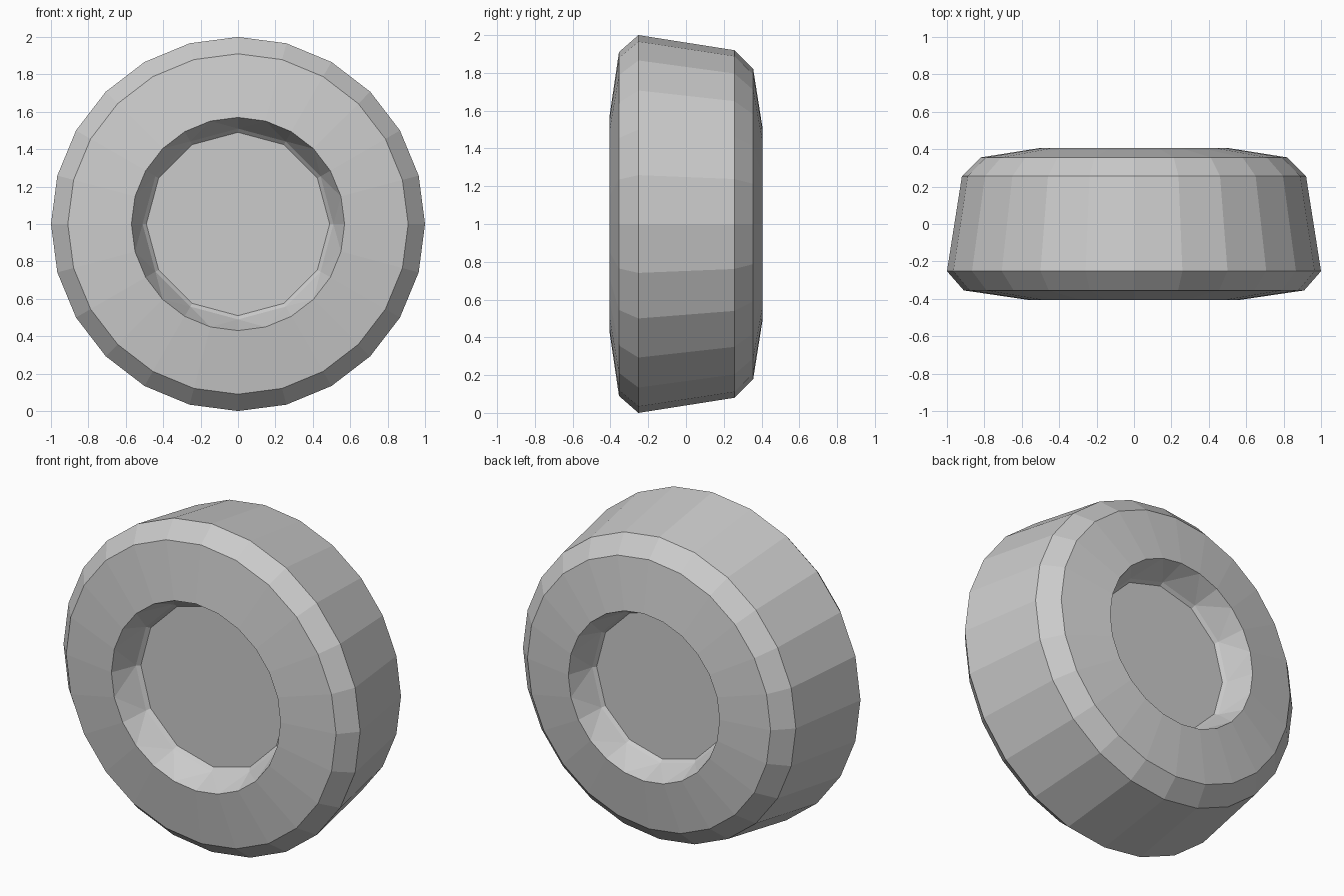
import bpy, bmesh, math

if "Cube" in bpy.data.objects:
    bpy.data.objects.remove(bpy.data.objects["Cube"])


def ring(bm, n, r, y):
    # circle of n points around the wheel axle, one point straight up
    return [bm.verts.new((r * math.sin(2 * math.pi * i / n), y,
                          1 + r * math.cos(2 * math.pi * i / n))) for i in range(n)]


def bridge(bm, a, b):
    n = len(a)
    for i in range(n):
        j = (i + 1) % n
        bm.faces.new((a[i], a[j], b[j], b[i]))


def stitch(bm, a, b):
    # join a ring to one with half as many points
    n = len(b)
    for i in range(n):
        j = (i + 1) % n
        a0, a1, a2 = a[2 * i], a[2 * i + 1], a[2 * j]
        for tri in ((a0, a1, b[i]), (a1, a2, b[j]), (a1, b[j], b[i])):
            bm.faces.new(tri)


def finish(bm, name):
    bmesh.ops.recalc_face_normals(bm, faces=bm.faces)
    mesh = bpy.data.meshes.new(name)
    bm.to_mesh(mesh)
    bm.free()
    bpy.context.collection.objects.link(bpy.data.objects.new(name, mesh))


# Tyre with tapered tread, shoulders, side walls and recessed hub faces
bm = bmesh.new()
profile = [(0.57, -0.405), (0.91, -0.355), (1.0, -0.252),
           (0.92, 0.256), (0.82, 0.356), (0.51, 0.405)]
rings = [ring(bm, 24, r, y) for r, y in profile]
for a, b in zip(rings, rings[1:]):
    bridge(bm, a, b)
for outer, lip_size, disc_size in (
        (rings[0], (0.51, -0.255), (0.49, -0.235)),
        (rings[-1], (0.46, 0.245), (0.445, 0.225))):
    lip = ring(bm, 12, *lip_size)
    disc = ring(bm, 12, *disc_size)
    stitch(bm, outer, lip)
    bridge(bm, lip, disc)
    bm.faces.new(disc)
finish(bm, "wheel")
